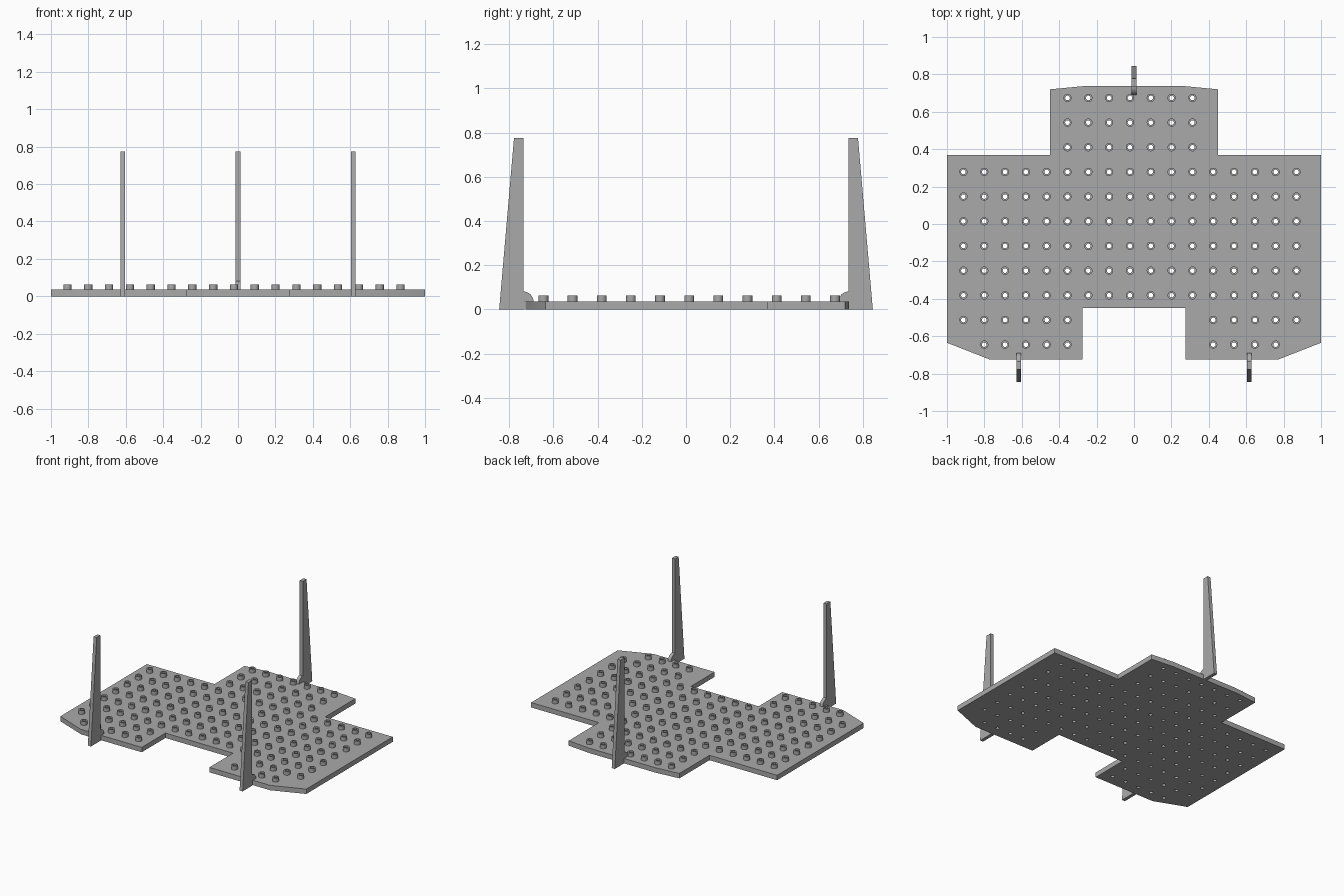
import bpy, bmesh, math
from mathutils import Matrix

if "Cube" in bpy.data.objects:
    bpy.data.objects.remove(bpy.data.objects["Cube"], do_unlink=True)

grey = bpy.data.materials.new("plain grey")
grey.use_nodes = True
grey.diffuse_color = (0.4, 0.4, 0.4, 1)
grey.node_tree.nodes["Principled BSDF"].inputs["Base Color"].default_value = (0.4, 0.4, 0.4, 1)


def circle(cx, cy, r, sides=20):
    return [(cx + r * math.cos(2 * math.pi * i / sides),
             cy + r * math.sin(2 * math.pi * i / sides)) for i in range(sides)]


def slab(name, loops, low, high, matrix=Matrix()):
    """Fill flat outlines (inner loops become holes) and give them thickness."""
    curve = bpy.data.curves.new(name, 'CURVE')
    curve.dimensions = '2D'
    curve.fill_mode = 'BOTH'
    curve.extrude = (high - low) / 2
    for loop in loops:
        spline = curve.splines.new('POLY')
        spline.points.add(len(loop) - 1)
        for point, (x, y) in zip(spline.points, loop):
            point.co = (x, y, 0, 1)
        spline.use_cyclic_u = True
    temp = bpy.data.objects.new(name + " outline", curve)
    bpy.context.collection.objects.link(temp)
    bpy.context.view_layer.update()
    mesh = bpy.data.meshes.new_from_object(
        temp.evaluated_get(bpy.context.evaluated_depsgraph_get()))
    bpy.data.objects.remove(temp, do_unlink=True)
    mesh.transform(matrix @ Matrix.Translation((0, 0, (low + high) / 2)))
    bm = bmesh.new()
    bm.from_mesh(mesh)
    bmesh.ops.remove_doubles(bm, verts=bm.verts, dist=0.0001)
    bmesh.ops.recalc_face_normals(bm, faces=bm.faces)
    bm.to_mesh(mesh)
    bm.free()
    mesh.materials.clear()
    mesh.materials.append(grey)
    obj = bpy.data.objects.new(name, mesh)
    bpy.context.collection.objects.link(obj)
    bpy.ops.object.select_all(action='DESELECT')
    obj.select_set(True)
    bpy.context.view_layer.objects.active = obj
    bpy.ops.object.shade_smooth_by_angle(angle=math.radians(30))
    return obj


PLATE_TOP, STUD_TOP = 0.036, 0.064

# Stud grid: which columns are filled in each row, front to back
rows = [[*range(1, 6), *range(12, 16)], [*range(6), *range(12, 17)]]
rows += [range(17)] * 6 + [range(5, 12)] * 3
centres = [(-0.912 + 0.1113 * c, -0.645 + 0.1319 * r)
           for r, columns in enumerate(rows) for c in columns]
holes = [circle(x, y, 0.0125) for x, y in centres]
rims = [circle(x, y, 0.022) for x, y in centres]

# Base plate, mirrored half outline with through holes
half = [(0.275, -0.45), (0.275, -0.725), (0.77, -0.725), (1, -0.635),
        (1, 0.37), (0.45, 0.37), (0.45, 0.72), (0.27, 0.737)]
outline = half + [(-x, y) for x, y in reversed(half)]
slab("base_plate", [outline] + holes, 0, PLATE_TOP)

# Hollow studs
slab("studs", rims + holes, PLATE_TOP, STUD_TOP)

# Tapered posts with a rounded foot resting on the plate edge
foot = [(0.735 - 0.045 * math.cos(a), PLATE_TOP + 0.045 * math.sin(a))
        for a in (math.pi / 2 * i / 8 for i in range(9))]
profile = [(0.845, 0), (0.778, 0.775), (0.735, 0.775)] + foot[::-1]
profile += [(0.73, PLATE_TOP), (0.73, 0)]
upright = Matrix(((0, 0, 1, 0), (1, 0, 0, 0), (0, 1, 0, 0), (0, 0, 0, 1)))
for name, x, side in (("back_post", 0, 1), ("front_post_left", 0.617, -1),
                      ("front_post_right", -0.617, -1)):
    place = Matrix.Translation((x, 0, 0)) @ Matrix.Diagonal((1, side, 1, 1))
    slab(name, [profile], -0.0125, 0.0125, place @ upright)
